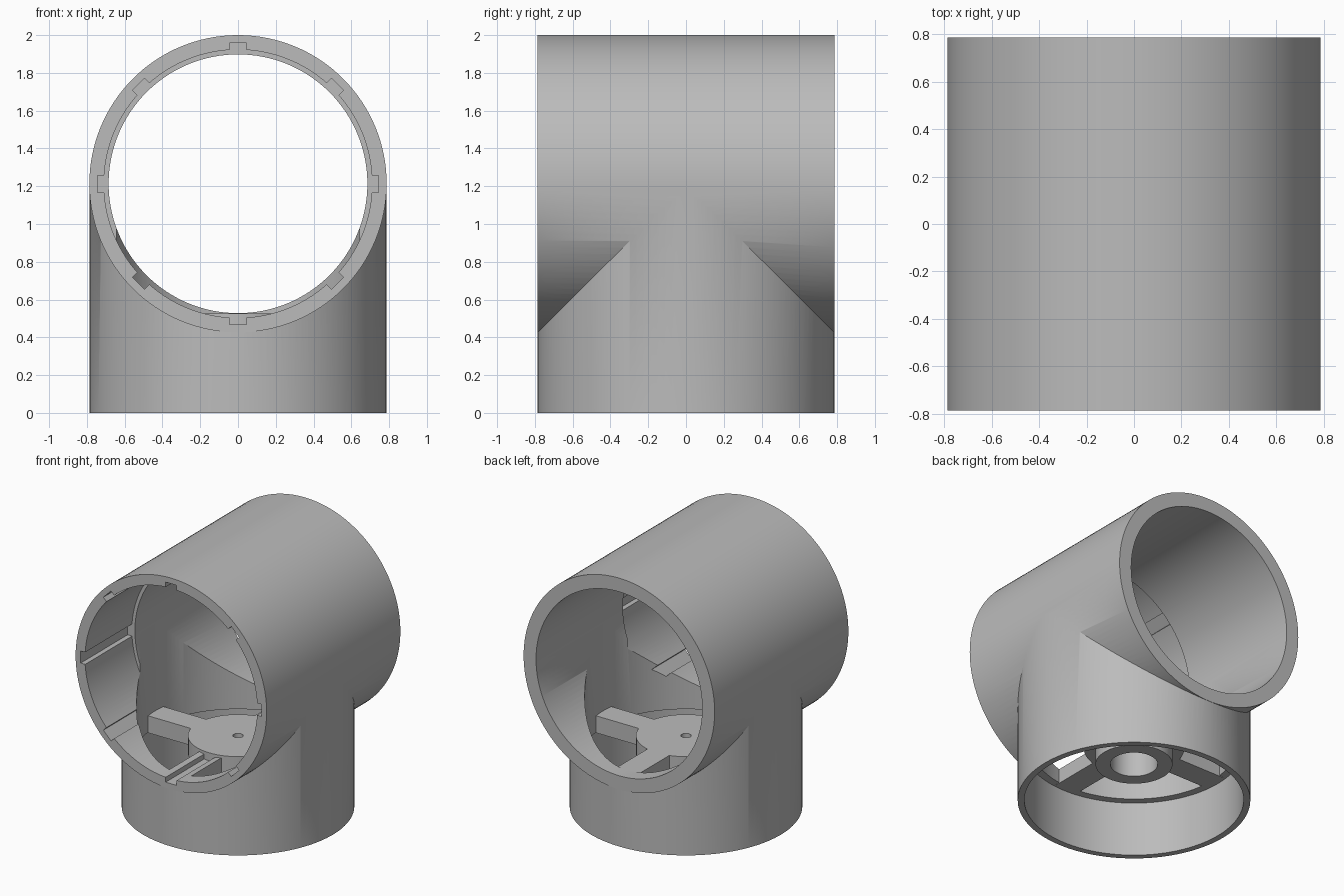
import bpy
import math
from mathutils import Matrix

old = bpy.data.objects.get("Cube")
if old:
    bpy.data.objects.remove(old, do_unlink=True)

AXIS_Z = 1.213      # height of the horizontal pipe axis
R_OUT, R_BORE = 0.787, 0.685
HALF = 0.787        # half length of the horizontal pipe
SOCKET_END = -0.235
SPOKE_LOW, SPOKE_TOP = 0.40, 0.527

grey = bpy.data.materials.new("plain_grey")
grey.use_nodes = True
GREY = (0.5, 0.5, 0.5, 1)
grey.diffuse_color = GREY
grey.node_tree.nodes["Principled BSDF"].inputs["Base Color"].default_value = GREY


def upright(name, r, z0, z1, sides=128):
    """Cylinder along z."""
    bpy.ops.mesh.primitive_cylinder_add(vertices=sides, radius=r, depth=z1 - z0,
                                        location=(0, 0, (z0 + z1) / 2))
    bpy.context.object.name = name
    return bpy.context.object


def level(name, r, y0, y1, sides=128):
    """Cylinder along y on the horizontal pipe axis."""
    bpy.ops.mesh.primitive_cylinder_add(vertices=sides, radius=r, depth=y1 - y0,
                                        location=(0, (y0 + y1) / 2, AXIS_Z),
                                        rotation=(math.pi / 2, 0, 0))
    bpy.context.object.name = name
    return bpy.context.object


def box(name, size, centre, turn=None):
    bpy.ops.mesh.primitive_cube_add(size=1)
    ob = bpy.context.object
    ob.name = name
    place = Matrix.Translation(centre) @ (turn or Matrix())
    ob.data.transform(place @ Matrix.Diagonal((*size, 1)))
    return ob


def combine(target, tool, operation):
    """Apply one boolean and discard the tool."""
    mod = target.modifiers.new(operation.lower(), 'BOOLEAN')
    mod.operation = operation
    mod.solver = 'EXACT'
    mod.object = tool
    bpy.context.view_layer.objects.active = target
    bpy.ops.object.modifier_apply(modifier=mod.name)
    bpy.data.objects.remove(tool, do_unlink=True)


# Outer tee body
tee = level("pipe_tee", R_OUT, -HALF, HALF)
combine(tee, upright("branch", R_OUT - 0.002, 0, 1.2), 'UNION')

# Through bore, branch bore and wider bottom socket
combine(tee, level("main_bore", R_BORE, -1, 1), 'DIFFERENCE')
combine(tee, upright("branch_bore", R_BORE - 0.001, -0.1, 1.2), 'DIFFERENCE')
combine(tee, upright("bottom_socket", 0.74, -0.1, SPOKE_LOW + 0.005), 'DIFFERENCE')

# Four spokes across the branch
thick = SPOKE_TOP - SPOKE_LOW
mid = (SPOKE_LOW + SPOKE_TOP) / 2
for k in range(4):
    turn = Matrix.Rotation(k * math.pi / 2, 4, 'Z')
    spoke = box("spoke", (0.71, 0.18, thick), turn @ Matrix.Translation((0.355, 0, mid)).translation, turn)
    combine(tee, spoke, 'UNION')

# Front socket with eight keyways
combine(tee, level("front_socket", 0.71, -1, SOCKET_END), 'DIFFERENCE')
for k in range(4):
    key = box("keyway", (1.49, 1 + SOCKET_END, 0.09), (0, (SOCKET_END - 1) / 2, AXIS_Z),
              Matrix.Rotation(k * math.pi / 4, 4, 'Y'))
    combine(tee, key, 'DIFFERENCE')

# Hub plate, lower boss, boss recess and screw hole
combine(tee, upright("hub_plate", 0.338, SPOKE_LOW, SPOKE_TOP, 64), 'UNION')
combine(tee, upright("hub_boss", 0.26, 0.28, 0.45, 64), 'UNION')
combine(tee, upright("boss_recess", 0.16, 0.2, 0.47, 48), 'DIFFERENCE')
combine(tee, upright("screw_hole", 0.035, 0.3, 0.7, 24), 'DIFFERENCE')

# Finish
tee.data.materials.clear()
tee.data.materials.append(grey)
for face in tee.data.polygons:
    face.material_index = 0
bpy.ops.object.select_all(action='DESELECT')
tee.select_set(True)
bpy.context.view_layer.objects.active = tee
bpy.ops.object.shade_smooth_by_angle(angle=math.radians(30))
